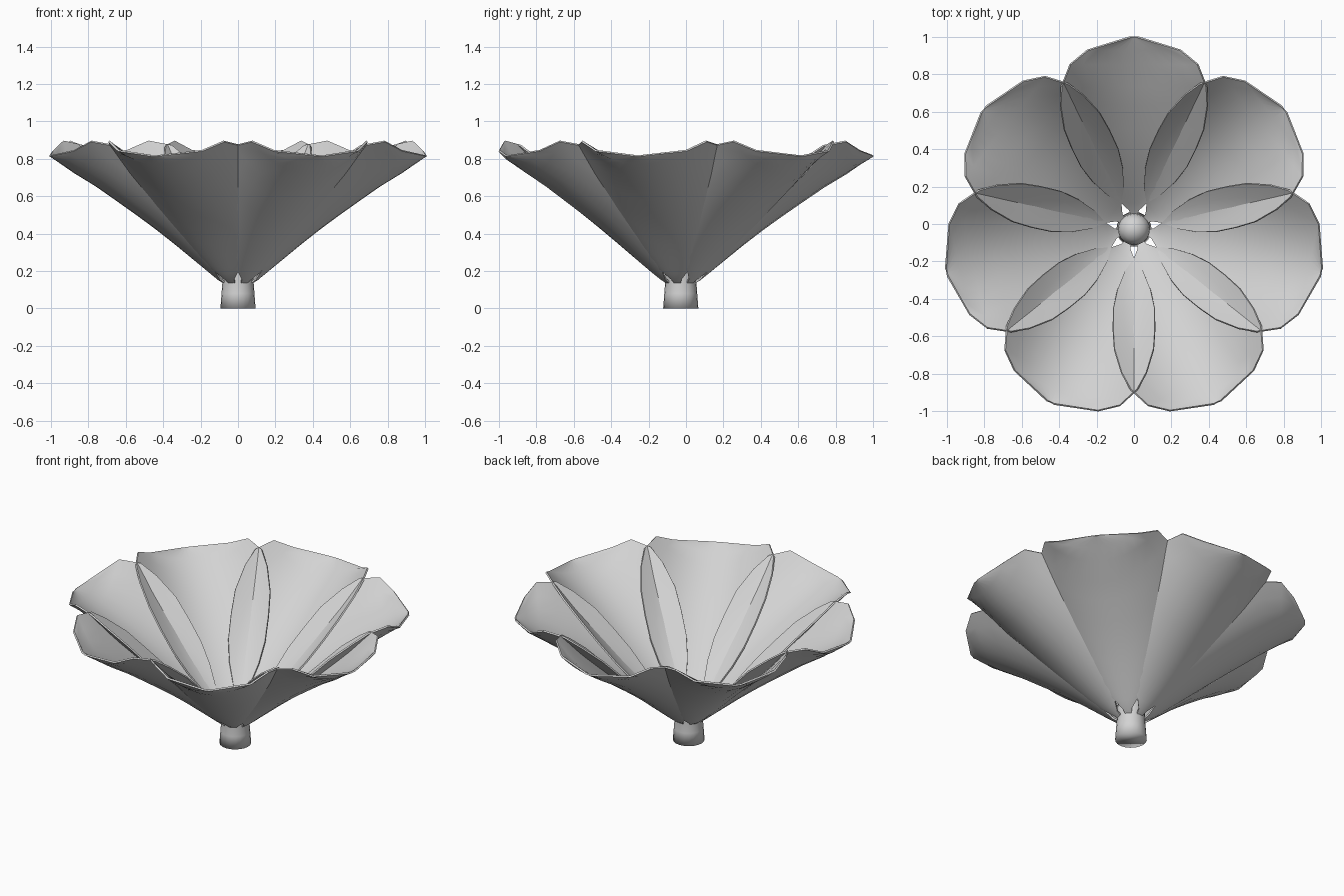
import bpy, bmesh, math

if "Cube" in bpy.data.objects:
    bpy.data.objects.remove(bpy.data.objects["Cube"])

CY = -0.028      # flower axis sits slightly toward the front
PETALS = 7

grey = bpy.data.materials.new("soft grey")
grey.diffuse_color = (0.65, 0.65, 0.65, 1)
grey.use_nodes = True
grey.node_tree.nodes["Principled BSDF"].inputs["Base Color"].default_value = grey.diffuse_color


def smooth(obj, angle):
    bpy.ops.object.select_all(action='DESELECT')
    obj.select_set(True)
    bpy.context.view_layer.objects.active = obj
    bpy.ops.object.shade_smooth_by_angle(angle=math.radians(angle))


def finish(bm, name):
    bmesh.ops.recalc_face_normals(bm, faces=bm.faces)
    me = bpy.data.meshes.new(name)
    bm.to_mesh(me)
    bm.free()
    me.materials.append(grey)
    return me


def add(name, me, rot=0.0):
    ob = bpy.data.objects.new(name, me)
    ob.location = (0, CY, 0)
    ob.rotation_euler = (0, 0, rot)
    bpy.context.collection.objects.link(ob)
    return ob


# Petal stations: distance outward, half width, centre height, cupping
stations = [
    (0.072, 0.018, 0.142, 3.0),
    (0.100, 0.026, 0.160, 3.0),
    (0.140, 0.068, 0.192, 3.0),
    (0.18, 0.140, 0.225, 2.5),
    (0.25, 0.217, 0.282, 2.0),
    (0.33, 0.280, 0.347, 1.7),
    (0.43, 0.330, 0.424, 1.55),
    (0.53, 0.370, 0.496, 1.5),
    (0.66, 0.390, 0.586, 1.45),
    (0.76, 0.385, 0.654, 1.48),
    (0.88, 0.338, 0.726, 1.5),
    (0.955, 0.246, 0.778, 1.15),
    (1.024, 0.020, 0.820, 1.0),
]
COLS = 10
bm = bmesh.new()
grid = []
for u, w, z, k in stations:
    row = []
    for j in range(COLS + 1):
        x = w * (2 * j / COLS - 1)
        row.append(bm.verts.new((u, x, z + k * x * x)))
    grid.append(row)
for a, b in zip(grid, grid[1:]):
    for j in range(COLS):
        bm.faces.new((a[j], b[j], b[j + 1], a[j + 1]))
bmesh.ops.recalc_face_normals(bm, faces=bm.faces)
bmesh.ops.solidify(bm, geom=bm.faces[:], thickness=0.01)
petal_mesh = finish(bm, "petal")

# Ring of petals sharing one mesh
for i in range(PETALS):
    ob = add(f"petal_{i + 1}", petal_mesh, math.pi / 2 + i * math.tau / PETALS)
    if i == 0:
        smooth(ob, 40)

# Stem with a domed centre
profile = [(0.094, 0.0), (0.088, 0.08), (0.082, 0.16), (0.085, 0.2),
           (0.078, 0.235), (0.058, 0.264), (0.03, 0.28)]
N = 20
bm = bmesh.new()
rings = [[bm.verts.new((r * math.cos(math.tau * i / N), r * math.sin(math.tau * i / N), z))
          for i in range(N)] for r, z in profile]
for a, b in zip(rings, rings[1:]):
    for i in range(N):
        n = (i + 1) % N
        bm.faces.new((a[i], a[n], b[n], b[i]))
bm.faces.new(rings[0][::-1])
tip = bm.verts.new((0, 0, 0.286))
for i in range(N):
    bm.faces.new((rings[-1][i], rings[-1][(i + 1) % N], tip))
smooth(add("stem", finish(bm, "stem")), 180)
